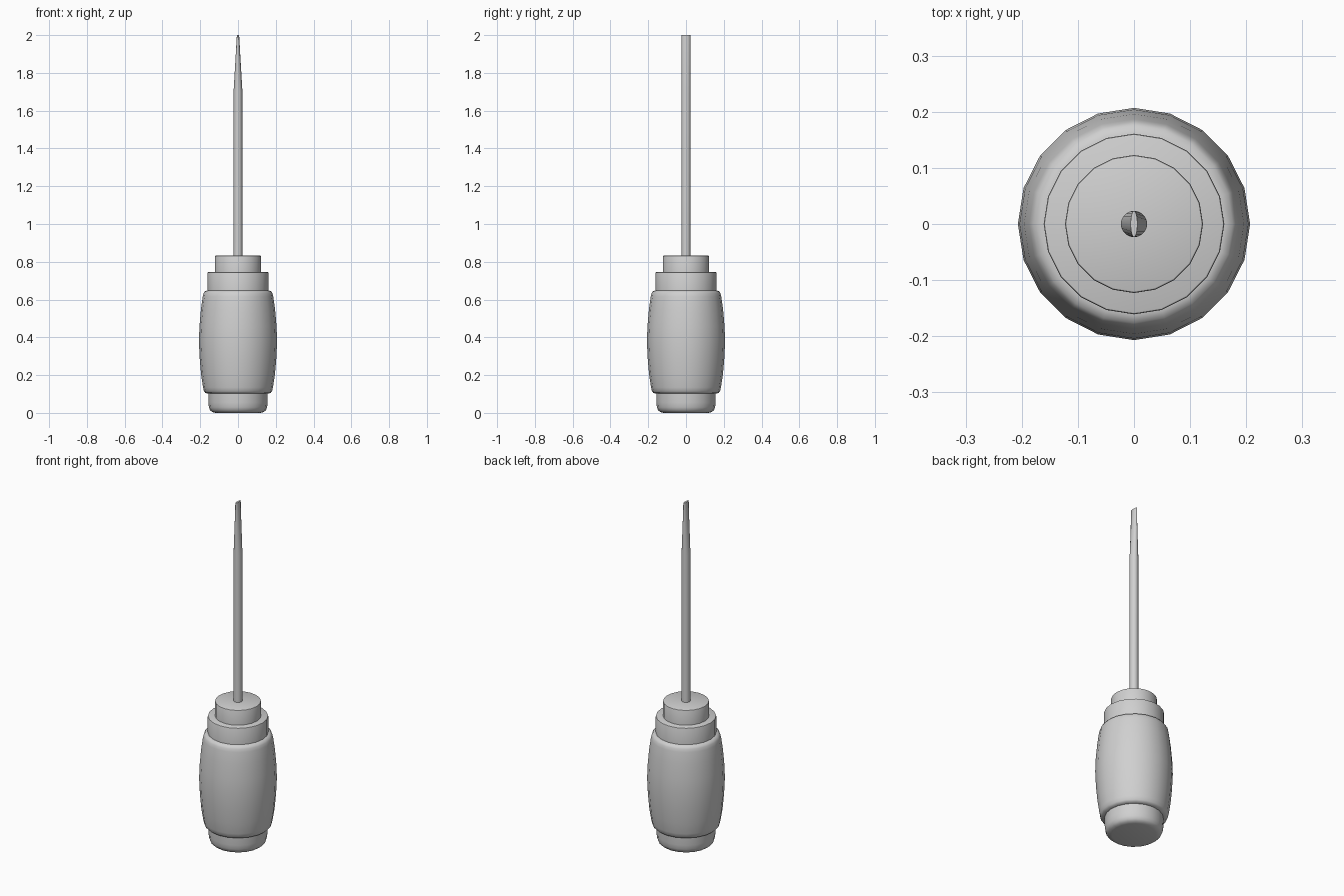
import bpy, bmesh
from math import cos, sin, tau, radians

cube = bpy.data.objects.get("Cube")
if cube:
    bpy.data.objects.remove(cube, do_unlink=True)

SIDES = 20
GREY = (0.63, 0.63, 0.63, 1.0)
metal = bpy.data.materials.new("plain grey")
metal.use_nodes = True
metal.diffuse_color = GREY
metal.node_tree.nodes["Principled BSDF"].inputs["Base Color"].default_value = GREY


def lathe(name, profile):
    """Turn (radius x, radius y, height) rings, bottom to top, into a closed solid."""
    bm = bmesh.new()
    rings = []
    for rx, ry, z in profile:
        rings.append([bm.verts.new((rx * cos(tau * i / SIDES), ry * sin(tau * i / SIDES), z))
                      for i in range(SIDES)])
    for low, high in zip(rings, rings[1:]):
        for i in range(SIDES):
            j = (i + 1) % SIDES
            bm.faces.new((low[i], low[j], high[j], high[i]))
    bm.faces.new(rings[0][::-1])
    bm.faces.new(rings[-1])
    mesh = bpy.data.meshes.new(name)
    bm.to_mesh(mesh)
    bm.free()
    mesh.materials.append(metal)
    obj = bpy.data.objects.new(name, mesh)
    bpy.context.collection.objects.link(obj)
    bpy.ops.object.select_all(action='DESELECT')
    obj.select_set(True)
    bpy.context.view_layer.objects.active = obj
    bpy.ops.object.shade_smooth_by_angle(angle=radians(40))
    return obj


def rounded(points):
    return [(r, r, z) for r, z in points]


def collar(name, radius, bottom, top, edge=0.004):
    return lathe(name, rounded([(radius, bottom), (radius, top - edge),
                                (radius - edge * 0.3, top - edge * 0.3),
                                (radius - edge, top)]))


# Rounded butt cap under the grip
lathe("butt_cap", rounded([(0.118, 0.0), (0.136, 0.004), (0.148, 0.014), (0.154, 0.03),
                           (0.157, 0.055), (0.157, 0.12)]))

# Barrel shaped grip
lathe("grip", rounded([(0.157, 0.102), (0.172, 0.105), (0.180, 0.114), (0.185, 0.135),
                       (0.195, 0.2), (0.203, 0.29), (0.207, 0.38), (0.204, 0.46),
                       (0.196, 0.55), (0.187, 0.615), (0.183, 0.632), (0.176, 0.643),
                       (0.163, 0.648)]))

# Stepped collars
collar("lower_collar", 0.161, 0.63, 0.745)
collar("upper_collar", 0.123, 0.73, 0.832)

# Shaft tapering to a flat blade, thin along x
R = 0.0235
lathe("shaft", [(R, R, 0.82), (R, R, 1.7), (0.006, R, 2.0)])
